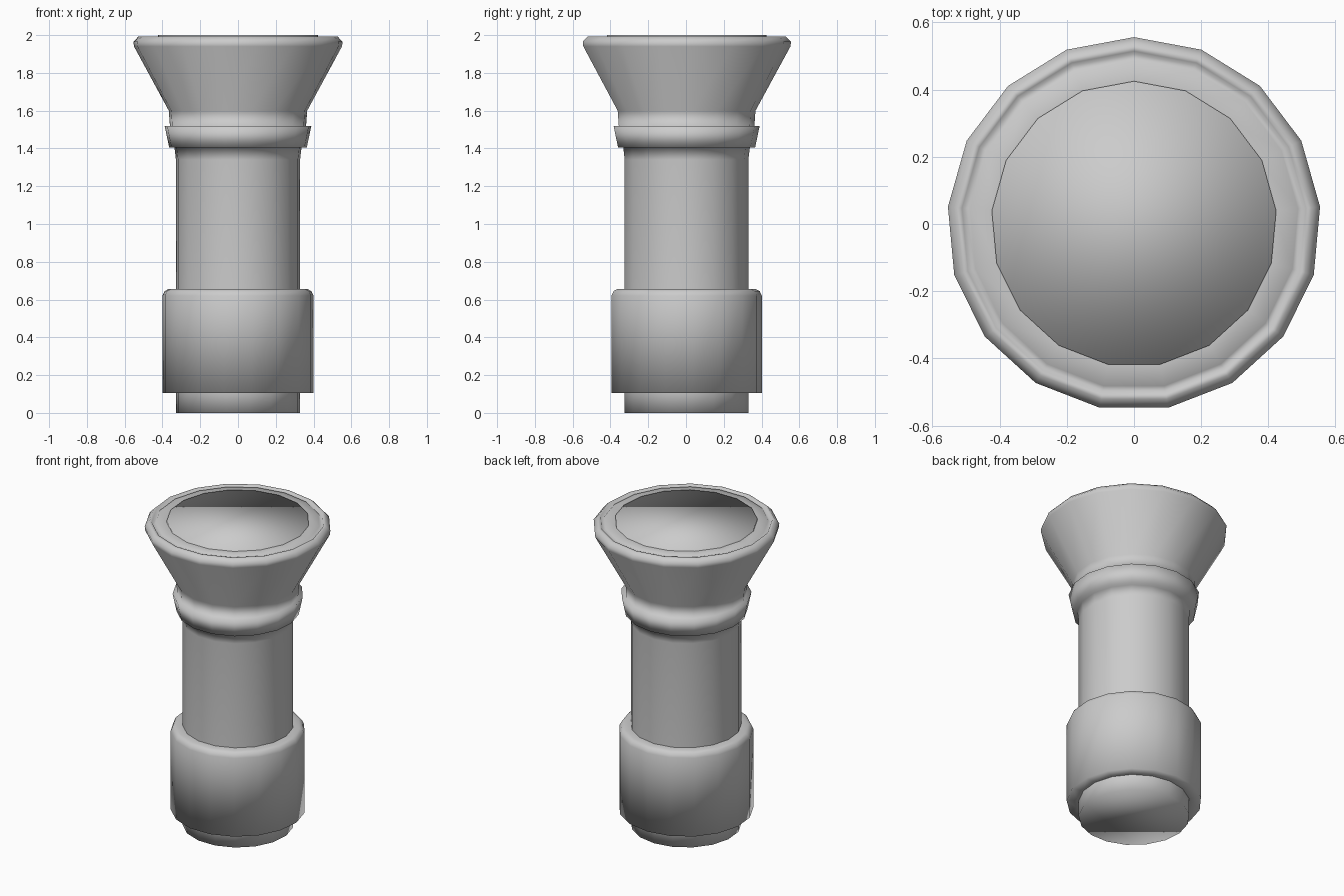
import bpy, bmesh, math

if "Cube" in bpy.data.objects:
    bpy.data.objects.remove(bpy.data.objects["Cube"])

SIDES = 17


def lathe(name, profile, cap_bottom=False, cap_top=False):
    """Spin a bottom-to-top (radius, z) profile into a smooth 17-sided part."""
    bm = bmesh.new()
    rings = []
    for r, z in profile:
        ring = []
        for k in range(SIDES):
            a = math.pi / 2 + 2 * math.pi * k / SIDES
            ring.append(bm.verts.new((r * math.cos(a), r * math.sin(a), z)))
        rings.append(ring)
    for low, high in zip(rings, rings[1:]):
        for k in range(SIDES):
            n = (k + 1) % SIDES
            bm.faces.new((low[k], low[n], high[n], high[k]))
    if cap_bottom:
        bm.faces.new(rings[0][::-1])
    if cap_top:
        bm.faces.new(rings[-1])
    for f in bm.faces:
        f.smooth = True
    mesh = bpy.data.meshes.new(name)
    bm.to_mesh(mesh)
    bm.free()
    obj = bpy.data.objects.new(name, mesh)
    bpy.context.collection.objects.link(obj)
    return obj


# Narrow foot stub under the base
lathe("foot", [(0.33, 0.0), (0.33, 0.12)], cap_bottom=True)

# Thick base sleeve with a rounded top edge
lathe("base_sleeve", [(0.33, 0.105), (0.402, 0.105), (0.402, 0.62),
                      (0.39, 0.645), (0.37, 0.655), (0.325, 0.655)])

# Column shaft, collar and flared mouth with rolled rim
lathe("shaft_and_flare", [
    (0.33, 0.64), (0.33, 1.34), (0.338, 1.405),
    (0.366, 1.405), (0.39, 1.52), (0.362, 1.52),
    (0.368, 1.60), (0.553, 1.94), (0.556, 1.965), (0.53, 1.992),
    (0.514, 1.992), (0.505, 1.975), (0.49, 1.99), (0.42, 1.99)])

# Plug closing the mouth
lathe("top_plug", [(0.425, 1.96), (0.425, 2.0)], cap_top=True)
